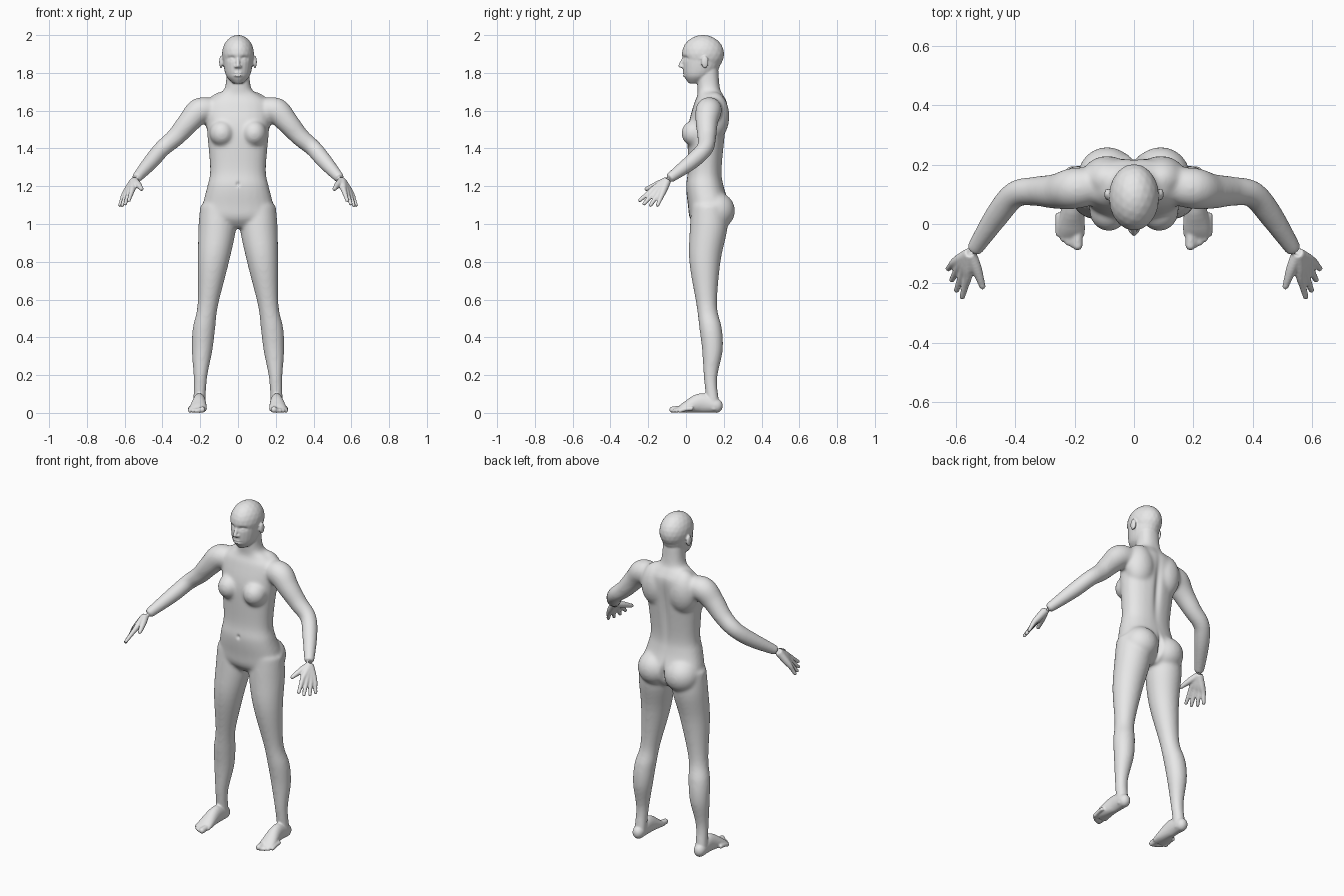
import bpy, bmesh, math
from mathutils import Vector, Matrix

cube = bpy.data.objects.get("Cube")
if cube:
    bpy.data.objects.remove(cube, do_unlink=True)

shade = (.8, .8, .8, 1)
grey = bpy.data.materials.new("plain grey")
grey.use_nodes = True
grey.diffuse_color = shade
grey.node_tree.nodes["Principled BSDF"].inputs["Base Color"].default_value = shade


def spline(points, steps=5):
    """Smooth curve through all the points."""
    last = len(points) - 1
    slopes = [(points[min(i + 1, last)] - points[max(i - 1, 0)]) / 2 for i in range(last + 1)]
    curve = []
    for i in range(last):
        start, end = points[i], points[i + 1]
        for step in range(steps):
            t = step / steps
            ease = t * t * (3 - 2 * t)
            leave, arrive = t * (1 - t) ** 2, t * t * (t - 1)
            curve.append(start.lerp(end, ease) + slopes[i] * leave + slopes[i + 1] * arrive)
    return curve + [points[last]]


def ball(bm, location, size):
    placing = Matrix.Translation(location) @ Matrix.Diagonal((*size, 1))
    bmesh.ops.create_icosphere(bm, subdivisions=3, radius=1, matrix=placing)


def loft(bm, rows, side=None, square=1, sides=24):
    """Rows hold x, y, z, half width and, unless round, half depth.
    Rings lie level unless a side axis is given, then they follow the path."""
    path = spline([Vector((*row[:4], row[-1])) for row in rows])
    rings = []
    for i, point in enumerate(path):
        across, deep = Vector((1, 0, 0)), Vector((0, 1, 0))
        if side:
            ahead, behind = path[min(i + 1, len(path) - 1)], path[max(i - 1, 0)]
            along = (ahead.to_3d() - behind.to_3d()).normalized()
            across = Vector(side) - along * along.dot(side)
            across.normalize()
            deep = along.cross(across)
        ring = []
        for k in range(sides):
            angle = math.tau * k / sides
            c, s = (math.copysign(abs(w) ** square, w) for w in (math.cos(angle), math.sin(angle)))
            ring.append(bm.verts.new(point.to_3d() + across * c * point[3] + deep * s * point[4]))
        rings.append(ring)
    for lower, upper in zip(rings, rings[1:]):
        for k in range(sides):
            bm.faces.new((lower[k - 1], lower[k], upper[k], upper[k - 1]))
    bm.faces.new(rings[0])
    bm.faces.new(rings[-1])


def digit(bm, rows):
    """Finger or toe with a rounded tip."""
    loft(bm, rows, side=(.6, -.2, .5), sides=14)
    *tip, radius = rows[-1]
    ball(bm, tip, [radius] * 3)


def mirror(bm):
    """Repeat the left parts on the right."""
    everything = bm.verts[:] + bm.edges[:] + bm.faces[:]
    copy = bmesh.ops.duplicate(bm, geom=everything)["geom"]
    for item in copy:
        if isinstance(item, bmesh.types.BMVert):
            item.co.x *= -1


def fuse(bm, name, voxel, rounds):
    """Merge overlapping parts into one skin and soften the joins."""
    bmesh.ops.recalc_face_normals(bm, faces=bm.faces[:])
    mesh = bpy.data.meshes.new(name)
    bm.to_mesh(mesh)
    bm.free()
    skin = bpy.data.objects.new(name, mesh)
    bpy.context.collection.objects.link(skin)
    remesh = skin.modifiers.new("skin", "REMESH")
    remesh.mode, remesh.voxel_size = "VOXEL", voxel
    soften = skin.modifiers.new("soften", "SMOOTH")
    soften.factor, soften.iterations = .5, rounds
    graph = bpy.context.evaluated_depsgraph_get()
    result = bpy.data.meshes.new_from_object(skin.evaluated_get(graph))
    skin.modifiers.clear()
    skin.data = result
    return skin


def press(skin, x, z, width, height, depth, back=False):
    """Sink a soft hollow into the front or back, alike on both sides."""
    for vert in skin.data.vertices:
        if (vert.co.y > .1) == back:
            away = ((abs(vert.co.x) - x) / width) ** 2 + ((vert.co.z - z) / height) ** 2
            if away < 6:
                vert.co.y += (-depth if back else depth) * math.exp(-away)


# arms
bm = bmesh.new()
loft(bm, [(.12, .13, 1.6, .06), (.2, .12, 1.6, .07), (.26, .11, 1.54, .06), (.33, .11, 1.46, .05),
          (.4, .1, 1.4, .045), (.46, .03, 1.33, .042), (.54, -.09, 1.24, .028)], side=(0, 1, 0))
# legs
loft(bm, [(.11, .12, 1.1, .09), (.11, .12, .98, .1), (.13, .1, .8, .083), (.16, .11, .57, .055),
          (.18, .13, .45, .06), (.19, .14, .33, .055), (.2, .13, .17, .035), (.205, .15, .01, .036)])
# buttocks, breasts and shoulder blades
ball(bm, (.09, .16, 1.07), (.1, .1, .1))
ball(bm, (.085, .045, 1.48), (.066, .07, .07))
ball(bm, (.09, .15, 1.57), (.09, .08, .13))
mirror(bm)

# torso and neck, each row as height, half width, middle and half depth
trunk_rows = [(.98, .05, .12, .06), (1.03, .18, .12, .1), (1.1, .187, .12, .11), (1.2, .163, .1, .1),
              (1.29, .148, .1, .09), (1.5, .165, .11, .1), (1.63, .17, .13, .09),
              (1.68, .12, .13, .07), (1.72, .07, .12, .06), (1.84, .06, .11, .06)]
loft(bm, [(0, middle, z, wide, deep) for z, wide, middle, deep in trunk_rows], square=.86)
trunk = fuse(bm, "trunk", .008, 16)

# fingers fan out from index to little finger, the middle ones longer
bm = bmesh.new()
wrist = Vector((.55, -.1, 1.23))
for i in range(4):
    fan = i / 3
    knuckle = Vector((.56, -.18, 1.18)).lerp((.605, -.13, 1.15), fan)
    reach = Vector((.018, -.065, -.055)).lerp((.02, -.02, -.05), fan) * (1 + .2 * math.sin(math.pi * fan))
    rows = [(wrist, .022), (wrist.lerp(knuckle, .6), .02), (knuckle, .015),
            (knuckle + reach / 2, .012), (knuckle + reach, .01)]
    digit(bm, [(*place, radius) for place, radius in rows])
# thumbs
digit(bm, [(*wrist, .02), (.53, -.15, 1.21, .018), (.51, -.21, 1.185, .011)])

# feet rest on the ground, rows as x, y, half width and half height
foot_rows = [(.205, .16, .034, .038), (.205, .08, .035, .052), (.21, 0, .045, .03), (.21, -.04, .045, .015)]
loft(bm, [(x, y, high, wide, high) for x, y, wide, high in foot_rows], side=(1, 0, 0))
ball(bm, (.205, .16, .038), (.033, .035, .038))
# toes shorten towards the outside
for i in range(5):
    x, y = .19 + .016 * i, .0025 * i * i - .072
    radius = .011 if i else .017
    digit(bm, [(x, y + .07, .024, radius), (x, y + .03, .02, radius), (x, y, radius, radius)])
# ears and nostrils
ball(bm, (.09, .1, 1.857), (.01, .02, .033))
ball(bm, (.011, -.02, 1.833), (.009, .011, .008))
mirror(bm)

# skull and jaw
ball(bm, (0, .09, 1.9), (.085, .112, .101))
loft(bm, [(0, .05, 1.745, .025, .035), (0, .065, 1.78, .06, .074), (0, .08, 1.83, .075, .097),
          (0, .09, 1.9, .082, .108)])
# nose and lips
loft(bm, [(0, -.01, 1.885, .008), (0, -.03, 1.838, .011), (0, -.022, 1.827, .008)])
for z in (1.786, 1.799):
    ball(bm, (0, -.007, z), (.023, .012, .007))

# join everything into one body
bm.from_mesh(trunk.data)
bpy.data.objects.remove(trunk, do_unlink=True)
body = fuse(bm, "body", .005, 4)

# eye sockets, eyes, mouth, navel, spine and cleft
press(body, .034, 1.877, .02, .011, .013)
press(body, .034, 1.874, .012, .007, -.008)
press(body, 0, 1.793, .022, .003, .006)
press(body, 0, 1.21, .01, .012, .008)
press(body, 0, 1.45, .02, .16, .012, back=True)
press(body, 0, 1.06, .012, .06, .022, back=True)

body.data.materials.clear()
body.data.materials.append(grey)
body.data.shade_smooth()
